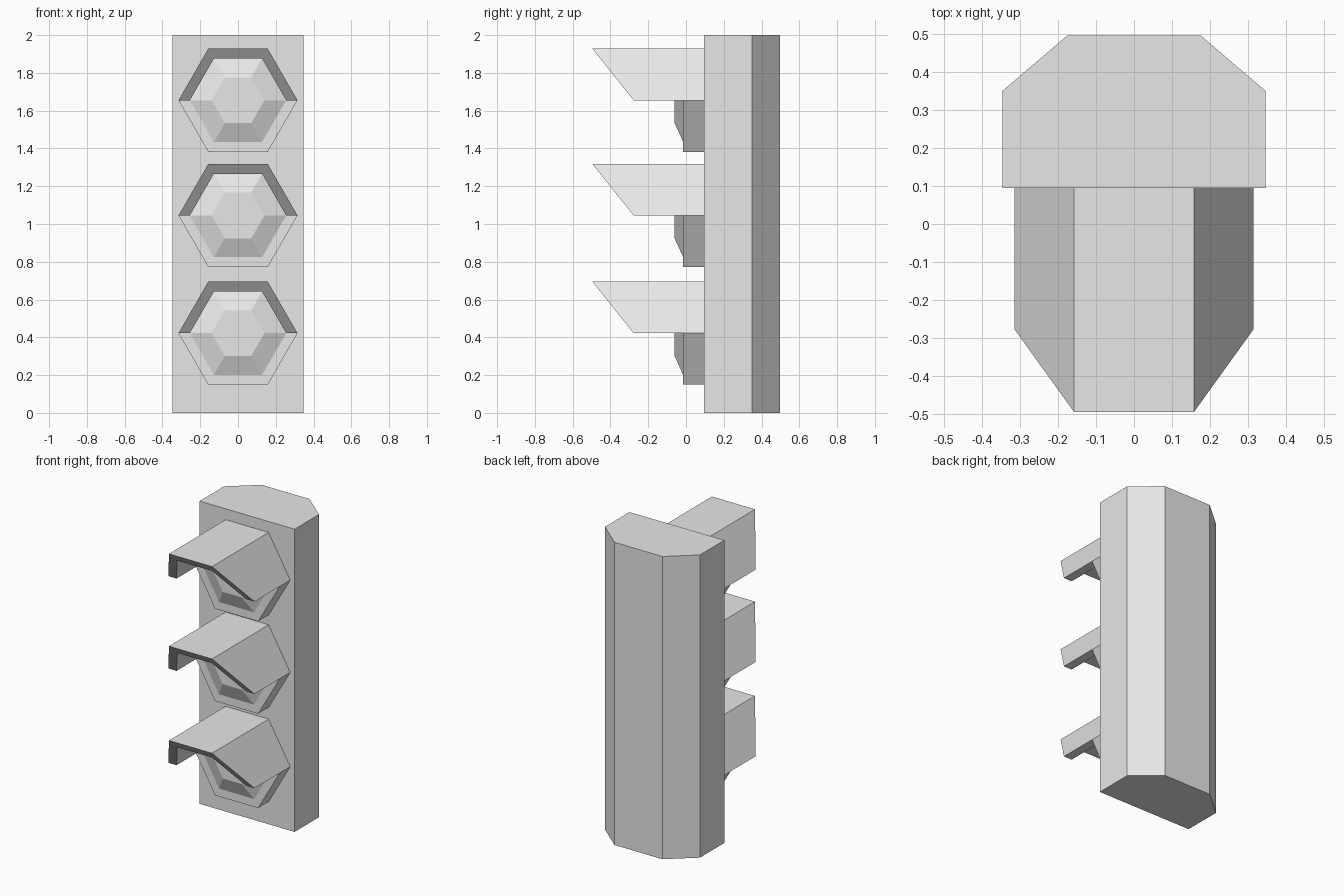
import bpy
from math import cos, sin, pi

cube = bpy.data.objects.get("Cube")
if cube:
    bpy.data.objects.remove(cube, do_unlink=True)

grey = bpy.data.materials.new("light grey")
grey.use_nodes = True
grey.diffuse_color = (0.8, 0.8, 0.8, 1)
grey.node_tree.nodes["Principled BSDF"].inputs["Base Color"].default_value = (0.8, 0.8, 0.8, 1)

FRONT = 0.095      # front plane of the housing
OUTER, INNER, CORE = 0.315, 0.255, 0.14


def loft(name, rings):
    """Solid through rings of matching points, capped at both ends."""
    n = len(rings[0])
    verts = [p for ring in rings for p in ring]
    faces = [tuple(reversed(range(n))), tuple(range(len(verts) - n, len(verts)))]
    for r in range(len(rings) - 1):
        for i in range(n):
            j = (i + 1) % n
            faces.append((r * n + i, r * n + j, (r + 1) * n + j, (r + 1) * n + i))
    mesh = bpy.data.meshes.new(name)
    mesh.from_pydata(verts, [], faces)
    mesh.materials.append(grey)
    obj = bpy.data.objects.new(name, mesh)
    bpy.context.collection.objects.link(obj)
    return obj


def hexagon(radius, steps=range(6)):
    return [(radius * cos(k * pi / 3), radius * sin(k * pi / 3)) for k in steps]


def ring_at(points, y, z):
    return [(px, y, z + pz) for px, pz in points]


# Housing: tall box with chamfered back corners
half = [(0.347, FRONT), (0.347, 0.35), (0.175, 0.497)]
outline = half + [(-x, y) for x, y in reversed(half)]
loft("housing", [[(x, y, z) for x, y in outline] for z in (0, 2)])

# Three lamps, each a hexagonal base, a faceted lens and a slanted hood
hood_outline = hexagon(OUTER, range(4)) + hexagon(INNER, range(3, -1, -1))
for label, z in (("bottom", 0.422), ("middle", 1.045), ("top", 1.655)):
    loft(label + "_lamp_base", [ring_at(hexagon(OUTER), y, z) for y in (FRONT, -0.015)])
    loft(label + "_lens", [ring_at(hexagon(INNER), -0.015, z),
                           ring_at(hexagon(CORE), -0.06, z)])
    tip = [(px, -0.277 - 0.802 * pz, z + pz) for px, pz in hood_outline]
    loft(label + "_hood", [ring_at(hood_outline, FRONT, z), tip])
